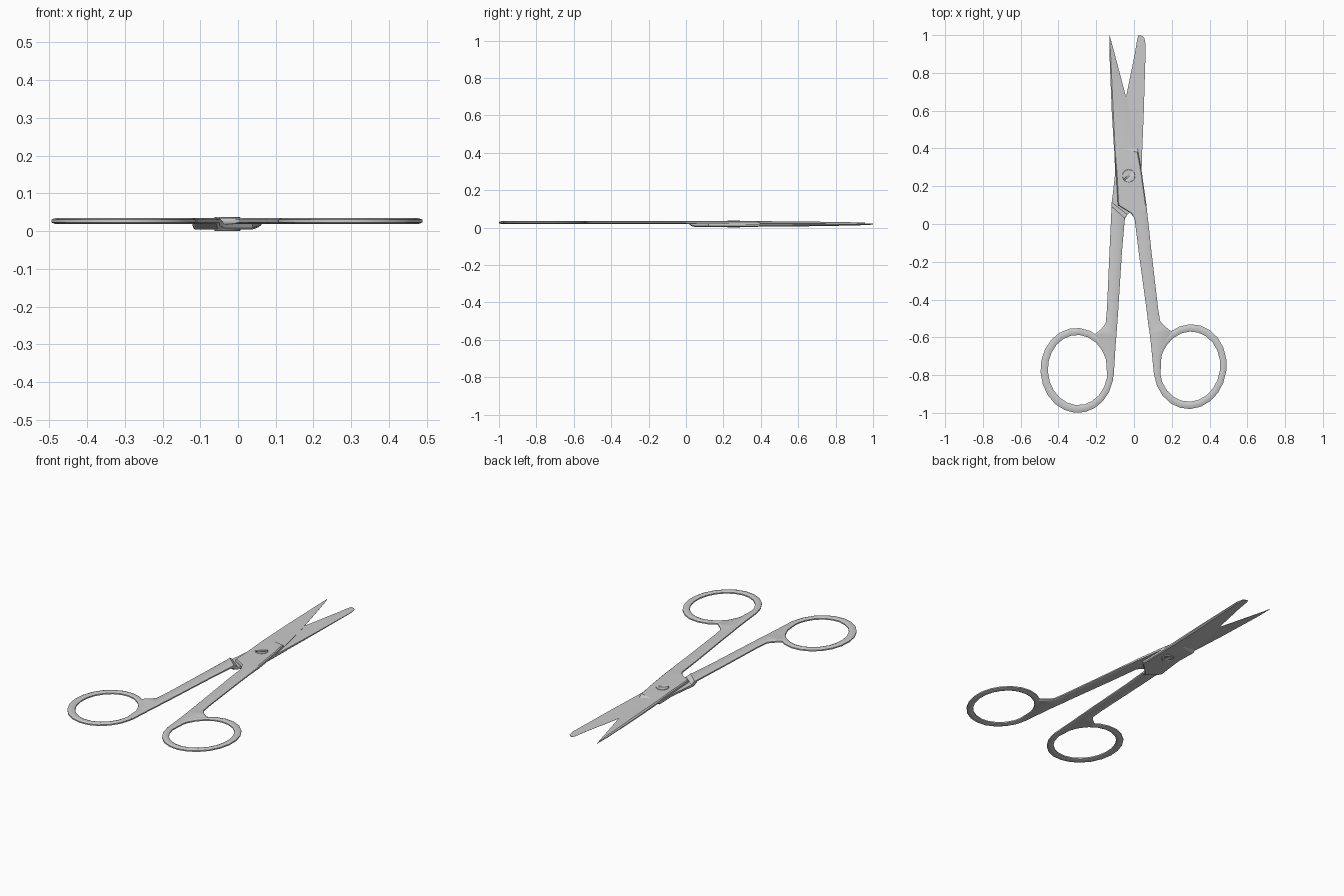
import bpy, bmesh, math
from mathutils import Vector, Matrix

if "Cube" in bpy.data.objects:
    bpy.data.objects.remove(bpy.data.objects["Cube"])


def finish(name, bm, angle=30):
    bmesh.ops.remove_doubles(bm, verts=bm.verts, dist=1e-6)
    bmesh.ops.recalc_face_normals(bm, faces=bm.faces)
    me = bpy.data.meshes.new(name)
    bm.to_mesh(me)
    bm.free()
    ob = bpy.data.objects.new(name, me)
    bpy.context.collection.objects.link(ob)
    bpy.ops.object.select_all(action='DESELECT')
    ob.select_set(True)
    bpy.context.view_layer.objects.active = ob
    bpy.ops.object.shade_smooth_by_angle(angle=math.radians(angle))
    return ob


def section(L, R, za, zb, cl, cr, hl, hr, m):
    """Bevelled bar section from L to R: flat side at za, outer side at zb."""
    L, R = Vector(L), Vector(R)
    d = (R - L).normalized()
    z = lambda h: za + h * (zb - za)
    pts = [(L + d * cl * m, za), (R - d * cr * m, za), (R, z(0.28 * m)), (R, z(hr)),
           (R - d * cr, zb), (L + d * cl, zb), (L, z(hl)), (L, z(0.28 * m))]
    return [(p.x, p.y, zz) for p, zz in pts]


def loft(name, sections, closed=False):
    bm = bmesh.new()
    rings = [[bm.verts.new(p) for p in s] for s in sections]
    n = len(rings)
    for i in range(n if closed else n - 1):
        a, b = rings[i], rings[(i + 1) % n]
        for j in range(8):
            k = (j + 1) % 8
            bm.faces.new((a[j], a[k], b[k], b[j]))
    if not closed:
        bm.faces.new(rings[0])
        bm.faces.new(rings[-1])
    return finish(name, bm)


def finger_ring(name, outer, inner, tilt, za, zb):
    secs = []
    for i in range(22):
        t = 2 * math.pi * i / 22
        ends = []
        for cx, cy, rx, ry in (outer, inner):
            p = Matrix.Rotation(tilt, 2) @ Vector((rx * math.cos(t), ry * math.sin(t)))
            ends.append((cx + p.x, cy + p.y))
        secs.append(section(*ends, za, zb, .012, .012, .72, .72, 1))
    return loft(name, secs, True)


def handle(points, za, zb):
    return [section(L, R, za, zb, .012, .012, .72, .72, 1) for L, R in points]


MID = 0.0192

# upper half: pointed blade, pivot plate and right shank
upper = [
    section((-.131, 1.0), (-.129, .999), MID + .002, .024, .0005, .001, .5, .2, 0),
    section((-.13, .9), (-.102, .9), MID, .028, .006, .019, .4, .1, 0),
    section((-.118, .6), (-.023, .6), MID, .033, .008, .082, .5, .1, 0),
    section((-.106, .4), (.018, .4), MID, .034, .006, .08, .6, .12, 0),
    section((-.104, .38), (.022, .38), MID, .035, .005, .005, .7, .7, 0),
    section((-.095, .27), (.042, .27), MID, .035, .005, .005, .7, .7, 0),
    section((-.085, .1), (.066, .1), MID, .035, .005, .006, .7, .7, 0),
    section((-.02, .06), (.071, .05), MID, .035, .006, .008, .7, .7, .3),
]
upper += handle([((.003, .03), (.077, 0)), ((.025, -.15), (.093, -.15)),
                 ((.066, -.45), (.128, -.45)), ((.073, -.51), (.139, -.515)),
                 ((.077, -.54), (.165, -.543)), ((.083, -.58), (.205, -.575)),
                 ((.09, -.64), (.17, -.635)), ((.096, -.7), (.145, -.7)),
                 ((.106, -.8), (.14, -.8))], .0185, .035)
loft("pointed_blade_and_shank", upper)
finger_ring("right_finger_ring", (.297, -.755, .193, .225), (.296, -.755, .16, .186),
            -.12, .0185, .035)

# lower half: blunt blade, pivot plate, stepped joint and left shank
lower = [
    section((.024, 1.0), (.042, .996), MID, .0165, .006, .003, .2, .5, 0),
    section((.018, .982), (.055, .985), MID, .0145, .026, .004, .1, .4, 0),
    section((.013, .955), (.062, .95), MID, .013, .036, .006, .1, .4, 0),
    section((.004, .9), (.061, .9), MID, .011, .046, .006, .1, .4, 0),
    section((-.057, .6), (.052, .6), MID, .006, .095, .008, .1, .5, 0),
    section((-.1, .4), (.044, .4), MID, .005, .092, .006, .12, .6, 0),
    section((-.104, .38), (.043, .38), MID, .004, .005, .005, .7, .7, 0),
    section((-.1, .27), (.04, .27), MID, .004, .005, .005, .7, .7, 0),
    section((-.112, .16), (.038, .12), MID, .004, .005, .005, .7, .7, 0),
    section((-.118, .115), (-.035, .05), MID, .004, .005, .005, .7, .7, 0),
    section((-.12, .095), (-.048, .03), .035, .0045, .006, .006, .7, .7, .4),
    section((-.12, .065), (-.05, .01), .035, .0185, .01, .01, .7, .7, .8),
]
lower += handle([((-.13, -.15), (-.064, -.15)), ((-.143, -.45), (-.083, -.45)),
                 ((-.15, -.525), (-.088, -.52)), ((-.172, -.555), (-.09, -.55)),
                 ((-.215, -.59), (-.093, -.59)), ((-.175, -.65), (-.098, -.65)),
                 ((-.148, -.72), (-.102, -.72)), ((-.142, -.81), (-.108, -.81))],
                .035, .0185)
loft("blunt_blade_and_shank", lower)
finger_ring("left_finger_ring", (-.301, -.775, .194, .225), (-.298, -.773, .158, .186),
            .06, .035, .0185)

# pivot screw with a driver slot above and two small holes below
PX, PY = -.028, .255
bm = bmesh.new()
bmesh.ops.create_cone(bm, cap_ends=True, segments=24, radius1=.034, radius2=.034, depth=.038,
                      matrix=Matrix.Translation((PX, PY, .019)))
rims = [e for e in bm.edges if abs(e.verts[0].co.z - e.verts[1].co.z) < 1e-5]
bmesh.ops.bevel(bm, geom=rims, offset=.0015, segments=1, affect='EDGES')
screw = finish("pivot_screw", bm)

bm = bmesh.new()
bmesh.ops.create_cube(bm, size=1, matrix=Matrix.Translation((PX, PY, .038))
                      @ Matrix.Rotation(math.radians(40), 4, 'Z')
                      @ Matrix.Diagonal((.09, .01, .005, 1)))
for s in (-1, 1):
    bmesh.ops.create_cone(bm, cap_ends=True, segments=12, radius1=.007, radius2=.007, depth=.006,
                          matrix=Matrix.Translation((PX + s * .017, PY, 0)))
cutter = finish("screw_cutter", bm)
mod = screw.modifiers.new("slot", 'BOOLEAN')
mod.operation = 'DIFFERENCE'
mod.object = cutter
bpy.context.view_layer.objects.active = screw
bpy.ops.object.modifier_apply(modifier=mod.name)
bpy.data.objects.remove(cutter)
